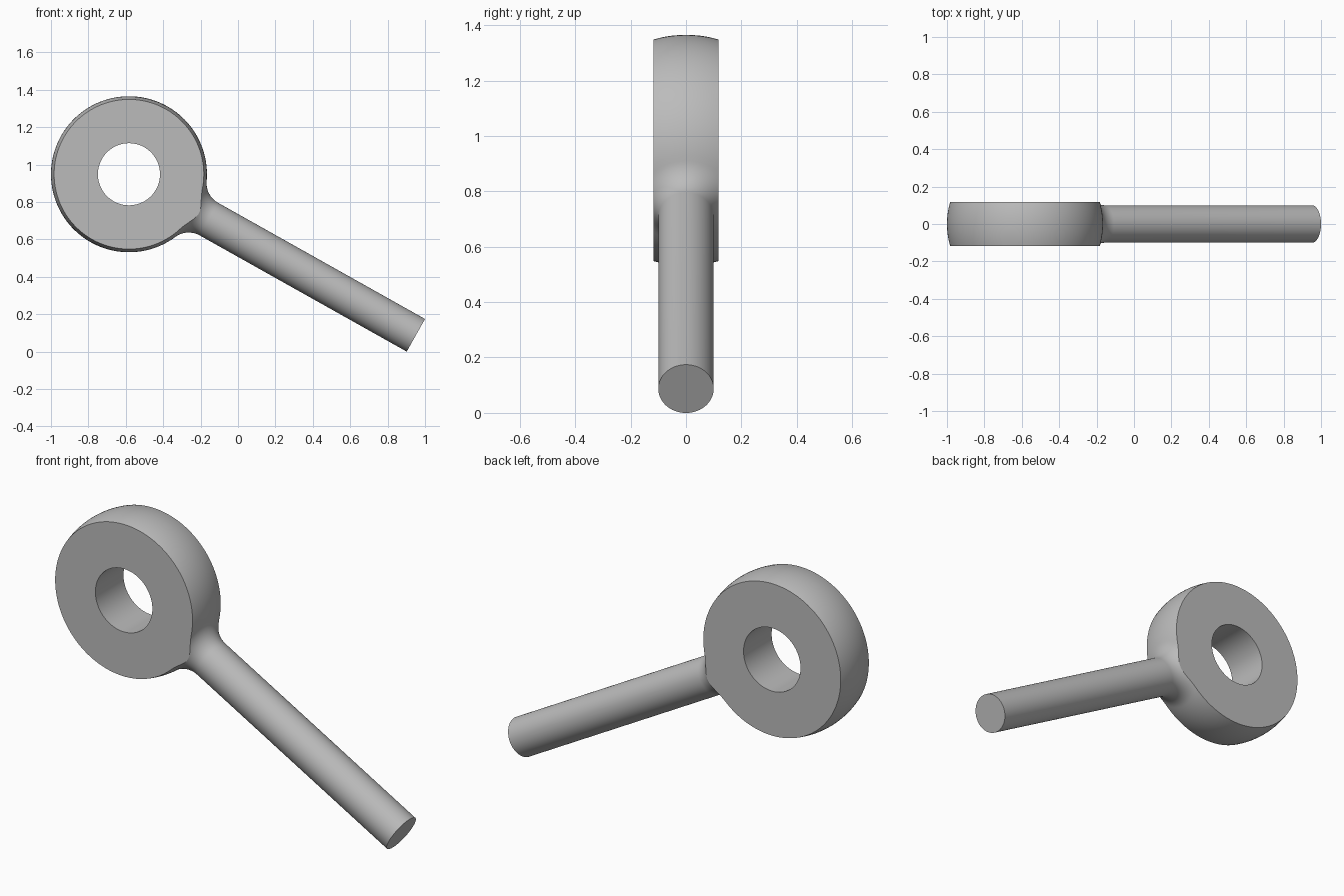
import bpy, bmesh
from math import sin, cos, pi, atan2, sqrt, radians
from mathutils import Matrix, Vector

cube = bpy.data.objects.get("Cube")
if cube:
    bpy.data.objects.remove(cube, do_unlink=True)

# Main dimensions
BALL_R, SHAFT_R, FILLET_R = 0.417, 0.1, 0.12
HOLE_R, HALF_THICK = 0.166, 0.117
CENTRE = Vector((-0.583, 0, 0.948))
SHAFT_END = Vector((0.951, 0, 0.087))
axis = SHAFT_END - CENTRE

steel = bpy.data.materials.new("grey_steel")
steel.use_nodes = True
GREY = (0.5, 0.5, 0.5, 1)
steel.diffuse_color = GREY
steel.node_tree.nodes["Principled BSDF"].inputs["Base Color"].default_value = GREY


def arc(cx, cr, radius, a0, a1, steps):
    """Arc points as (distance along axis, distance from axis)."""
    angles = [a0 + (a1 - a0) * i / steps for i in range(steps + 1)]
    return [(cx + radius * cos(a), cr + radius * sin(a)) for a in angles]


def mesh_object(name, bm):
    bmesh.ops.recalc_face_normals(bm, faces=bm.faces)
    mesh = bpy.data.meshes.new(name)
    bm.to_mesh(mesh)
    bm.free()
    mesh.materials.append(steel)
    obj = bpy.data.objects.new(name, mesh)
    bpy.context.collection.objects.link(obj)
    return obj


def cut(target, cutter, operation):
    cutter.hide_render = True
    mod = target.modifiers.new(cutter.name, 'BOOLEAN')
    mod.object, mod.operation, mod.solver = cutter, operation, 'EXACT'
    bpy.context.view_layer.objects.active = target
    bpy.ops.object.modifier_apply(modifier=mod.name)
    bpy.data.objects.remove(cutter, do_unlink=True)


# Ball, fillet and shaft as one turned profile
fillet_x = sqrt((BALL_R + FILLET_R) ** 2 - (SHAFT_R + FILLET_R) ** 2)
fillet_y = SHAFT_R + FILLET_R
tangent = atan2(fillet_y, fillet_x)
profile = arc(0, 0, BALL_R, pi, tangent, 56)
profile += arc(fillet_x, fillet_y, FILLET_R, pi + tangent, 1.5 * pi, 14)[1:]
profile += [(axis.length, SHAFT_R), (axis.length, 0)]

bm = bmesh.new()
verts = [bm.verts.new((x, 0, r)) for x, r in profile]
edges = [bm.edges.new(pair) for pair in zip(verts, verts[1:])]
bmesh.ops.spin(bm, geom=verts + edges, cent=(0, 0, 0), axis=(1, 0, 0),
               angle=2 * pi, steps=96)
bmesh.ops.remove_doubles(bm, verts=bm.verts, dist=0.0001)
bm.transform(Matrix.Translation(CENTRE) @ Matrix.Rotation(atan2(-axis.z, axis.x), 4, 'Y'))
bolt = mesh_object("eye_bolt", bm)

# Flatten both sides of the eye
bm = bmesh.new()
bmesh.ops.create_cube(bm, size=1, matrix=Matrix.Diagonal((6, 2 * HALF_THICK, 6, 1)))
cut(bolt, mesh_object("slab_cutter", bm), 'INTERSECT')

# Bore the hole through the eye
bm = bmesh.new()
bmesh.ops.create_cone(bm, cap_ends=True, segments=96, radius1=HOLE_R, radius2=HOLE_R,
                      depth=1, matrix=Matrix.Translation(CENTRE) @ Matrix.Rotation(pi / 2, 4, 'X'))
cut(bolt, mesh_object("hole_cutter", bm), 'DIFFERENCE')

# Smooth shading with crisp rims
bpy.ops.object.select_all(action='DESELECT')
bolt.select_set(True)
bpy.context.view_layer.objects.active = bolt
bpy.ops.object.shade_smooth_by_angle(angle=radians(22))
